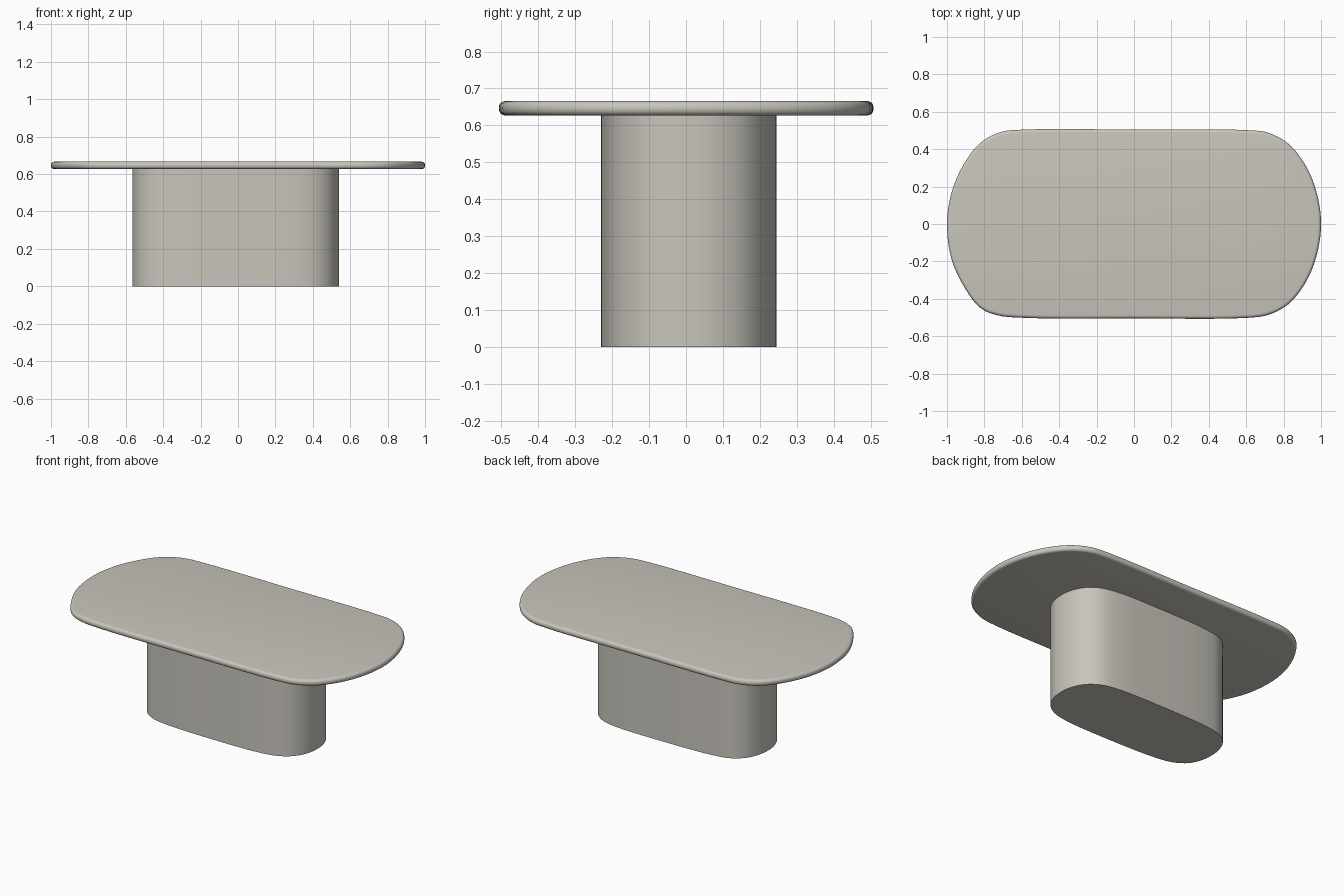
import bpy, bmesh, math
from mathutils import Vector

if "Cube" in bpy.data.objects:
    bpy.data.objects.remove(bpy.data.objects["Cube"])

stone = bpy.data.materials.new("warm_grey")
stone.diffuse_color = (0.58, 0.56, 0.50, 1)
stone.use_nodes = True
stone.node_tree.nodes["Principled BSDF"].inputs["Base Color"].default_value = stone.diffuse_color


def smooth_loop(pts, steps):
    """Closed centripetal-style smooth curve through the points."""
    out, n = [], len(pts)
    for i in range(n):
        p0, p1, p2, p3 = (Vector(pts[(i + k) % n]) for k in (-1, 0, 1, 2))
        d0, d1, d2 = ((b - a).length ** 0.5 for a, b in ((p0, p1), (p1, p2), (p2, p3)))
        m1 = ((p1 - p0) / d0 - (p2 - p0) / (d0 + d1) + (p2 - p1) / d1) * d1
        m2 = ((p2 - p1) / d1 - (p3 - p1) / (d1 + d2) + (p3 - p2) / d2) * d1
        for s in range(steps):
            t = s / steps
            out.append((2*t**3 - 3*t*t + 1) * p1 + (t**3 - 2*t*t + t) * m1
                       + (3*t*t - 2*t**3) * p2 + (t**3 - t*t) * m2)
    return out


def slab(name, outline, z0, z1, bevel=0):
    """Extrude an outline from z0 to z1, with an optional rounded rim."""
    bm = bmesh.new()
    base = bm.faces.new([bm.verts.new((p.x, p.y, z0)) for p in outline])
    ext = bmesh.ops.extrude_face_region(bm, geom=[base])
    for v in ext["geom"]:
        if isinstance(v, bmesh.types.BMVert):
            v.co.z = z1
    bmesh.ops.recalc_face_normals(bm, faces=bm.faces[:])
    me = bpy.data.meshes.new(name)
    bm.to_mesh(me)
    bm.free()
    me.materials.append(stone)
    ob = bpy.data.objects.new(name, me)
    bpy.context.collection.objects.link(ob)
    bpy.ops.object.select_all(action='DESELECT')
    ob.select_set(True)
    bpy.context.view_layer.objects.active = ob
    if bevel:
        m = ob.modifiers.new("rounded_rim", 'BEVEL')
        m.width, m.segments = bevel, 5
        m.limit_method, m.angle_limit = 'ANGLE', math.radians(60)
        bpy.ops.object.modifier_apply(modifier=m.name)
    bpy.ops.object.shade_smooth_by_angle(angle=math.radians(40))
    return ob


# Table top: straight long sides, bowed ends, soft corners
top = [(-1, 0), (-0.975, -0.19), (-0.90, -0.35), (-0.82, -0.45), (-0.73, -0.488),
       (-0.58, -0.502), (0, -0.505), (0.60, -0.502), (0.72, -0.485), (0.83, -0.425),
       (0.925, -0.30), (0.98, -0.155), (1, 0), (0.98, 0.155), (0.925, 0.30),
       (0.83, 0.425), (0.72, 0.487), (0.60, 0.502), (0, 0.505), (-0.58, 0.505),
       (-0.71, 0.492), (-0.82, 0.435), (-0.91, 0.32), (-0.975, 0.17)]
slab("table_top", smooth_loop(top, 5), 0.627, 0.666, 0.0175)

# Pedestal: smaller, slightly bowed rounded block
ped = [(-0.565, 0.0), (-0.555, -0.075), (-0.52, -0.145), (-0.45, -0.193), (-0.34, -0.217),
       (0, -0.23), (0.31, -0.222), (0.42, -0.196), (0.49, -0.145), (0.53, -0.07),
       (0.54, 0.01), (0.53, 0.085), (0.49, 0.16), (0.42, 0.212), (0.31, 0.237),
       (0, 0.245), (-0.34, 0.234), (-0.45, 0.21), (-0.52, 0.155), (-0.555, 0.08)]
slab("pedestal", smooth_loop(ped, 5), 0.0, 0.63)
